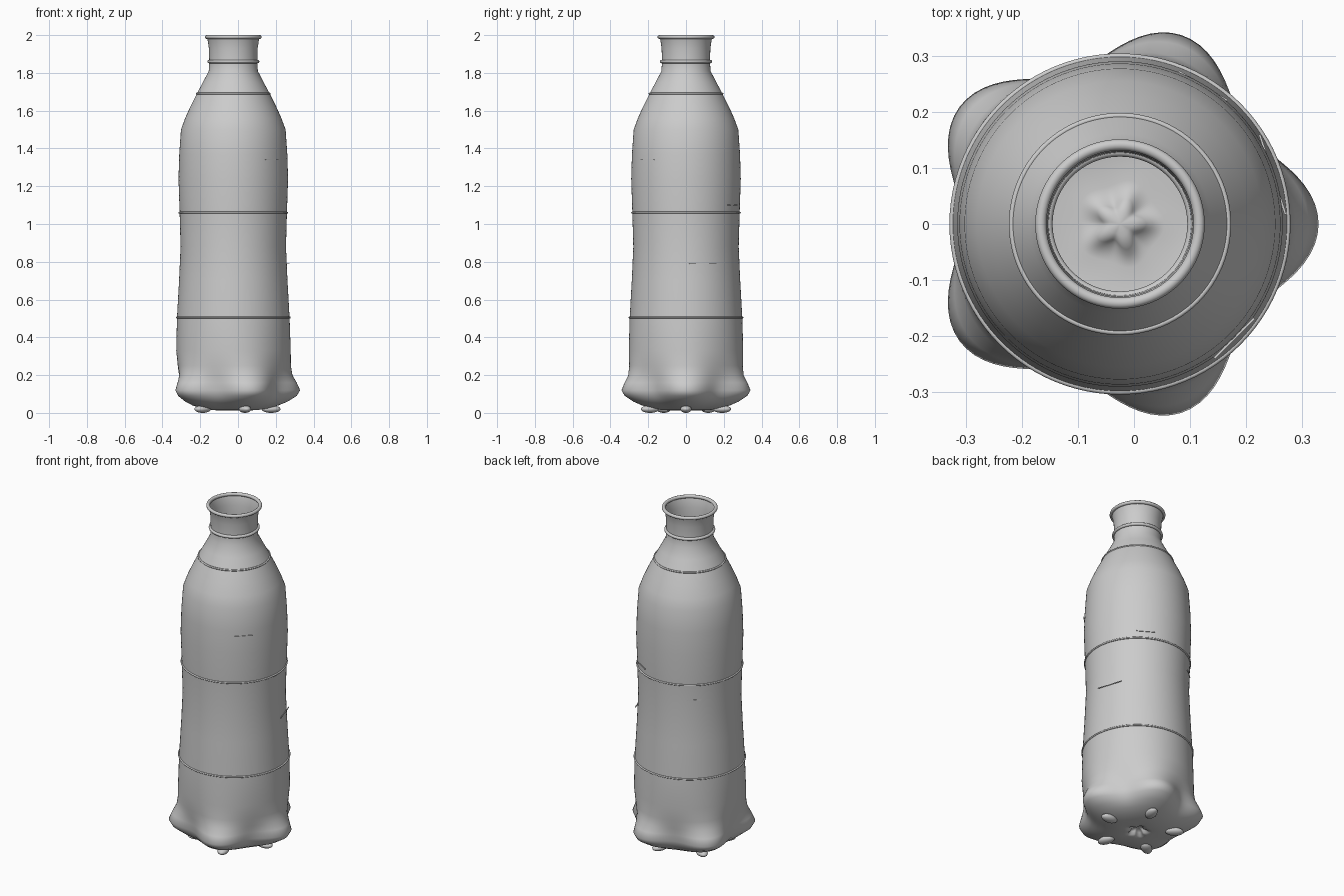
import bpy, bmesh, math
from mathutils import Matrix

if "Cube" in bpy.data.objects:
    bpy.data.objects.remove(bpy.data.objects["Cube"])

CX = -0.025          # bottle axis
SEG = 120

# Profile rows: (z, radius at foot lobes, radius at valleys between them)
rows = [(1.995, .143, .143), (1.975, .136, .136), (1.93, .129, .129), (1.86, .127, .127),
        (1.81, .130, .130), (1.75, .161, .161), (1.69, .193, .193), (1.62, .228, .228),
        (1.56, .255, .255), (1.5, .277, .277), (1.37, .286, .286), (1.24, .290, .290),
        (1.06, .284, .284), (.88, .279, .279), (.7, .287, .287), (.505, .298, .298),
        (.33, .304, .302), (.25, .305, .294), (.2, .313, .287), (.16, .336, .282),
        (.12, .354, .281), (.09, .336, .272), (.06, .288, .247), (.04, .24, .215),
        (.025, .19, .17), (.015, .13, .12), (.013, .08, .07), (.016, .058, .038),
        (.032, .047, .030), (.04, .022, .018)]


def finish(bm, name):
    me = bpy.data.meshes.new(name)
    bmesh.ops.recalc_face_normals(bm, faces=bm.faces)
    for f in bm.faces:
        f.smooth = True
    bm.to_mesh(me)
    bm.free()
    ob = bpy.data.objects.new(name, me)
    bpy.context.collection.objects.link(ob)
    ob.location.x = CX
    return ob


# Bottle shell with five-lobed base
bm = bmesh.new()
loops = []
for z, tip, valley in rows:
    ring = []
    for i in range(SEG):
        a = 2 * math.pi * i / SEG
        r = valley + (tip - valley) * (.5 + .5 * math.cos(5 * a))
        ring.append(bm.verts.new((r * math.cos(a), r * math.sin(a), z)))
    loops.append(ring)
for u, v in zip(loops, loops[1:]):
    for i in range(SEG):
        j = (i + 1) % SEG
        bm.faces.new((u[i], u[j], v[j], v[i]))
centre = bm.verts.new((0, 0, .041))
for i in range(SEG):
    bm.faces.new((loops[-1][i], loops[-1][(i + 1) % SEG], centre))
finish(bm, "bottle_shell")


# Raised rings and mouth lip
def torus(name, z, major, minor):
    bpy.ops.mesh.primitive_torus_add(location=(CX, 0, z), major_radius=major,
                                     minor_radius=minor, major_segments=96, minor_segments=12)
    bpy.context.object.name = name
    bpy.ops.object.shade_smooth()


torus("mouth_lip", 1.99, .141, .010)
torus("neck_ring", 1.86, .129, .009)
torus("shoulder_ring", 1.69, .193, .005)
torus("middle_ring", 1.06, .285, .005)
torus("lower_ring", .505, .299, .005)

# Foot pads under the lobes
for k in range(5):
    a = 2 * math.pi * k / 5
    bm = bmesh.new()
    bmesh.ops.create_uvsphere(bm, u_segments=24, v_segments=12, radius=1)
    bm.transform(Matrix.Rotation(a, 4, 'Z') @ Matrix.Translation((.2, 0, .02))
                 @ Matrix.Diagonal((.05, .03, .02, 1)))
    finish(bm, f"foot_pad_{k + 1}")

# Thin label creases lying against the body
for k, (deg, z, r, length) in enumerate([(-45, 1.34, .288, .1), (18, .79, .286, .15),
                                         (59, 1.1, .287, .1), (130, .97, .281, .08)]):
    bm = bmesh.new()
    bmesh.ops.create_cube(bm, size=1)
    bm.transform(Matrix.Rotation(math.radians(deg), 4, 'Z') @ Matrix.Translation((r, 0, z))
                 @ Matrix.Diagonal((.004, length, .004, 1)))
    ob = finish(bm, f"label_crease_{k + 1}")
    for p in ob.data.polygons:
        p.use_smooth = False
